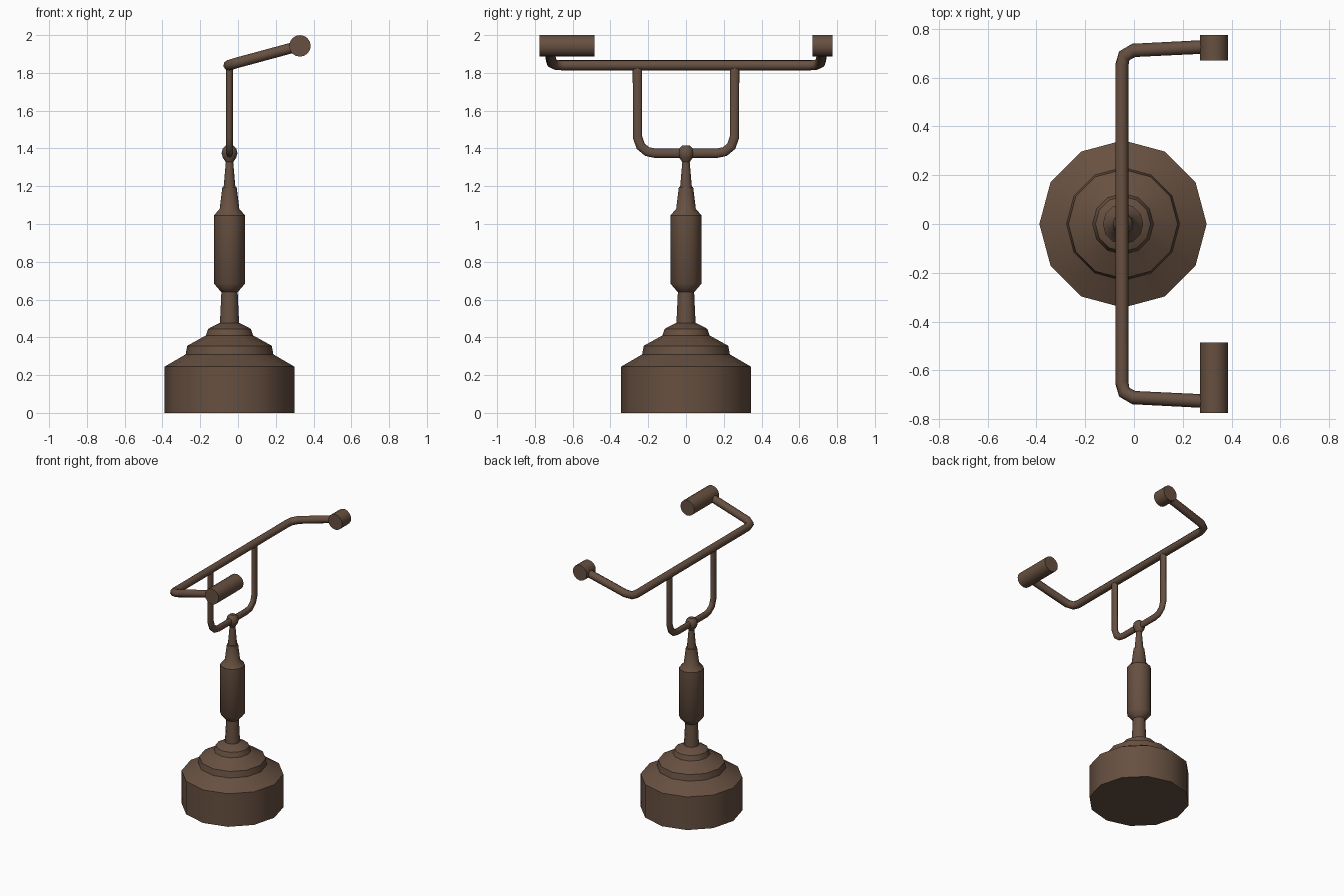
import bpy, bmesh, math
from mathutils import Matrix

if "Cube" in bpy.data.objects:
    bpy.data.objects.remove(bpy.data.objects["Cube"])

CX = -0.045  # axis of the stand
brown = bpy.data.materials.new("dark_brown")
brown.diffuse_color = (0.135, 0.080, 0.052, 1)
brown.use_nodes = True
brown.node_tree.nodes["Principled BSDF"].inputs["Base Color"].default_value = brown.diffuse_color


def finish(ob, angle=40):
    bpy.ops.object.select_all(action='DESELECT')
    ob.select_set(True)
    bpy.context.view_layer.objects.active = ob
    if ob.type == 'CURVE':
        bpy.ops.object.convert(target='MESH')
        ob = bpy.context.object
    ob.data.materials.clear()
    ob.data.materials.append(brown)
    bpy.ops.object.shade_smooth_by_angle(angle=math.radians(angle))
    return ob


def from_bmesh(name, bm):
    bmesh.ops.recalc_face_normals(bm, faces=bm.faces)
    me = bpy.data.meshes.new(name)
    bm.to_mesh(me)
    bm.free()
    ob = bpy.data.objects.new(name, me)
    bpy.context.collection.objects.link(ob)
    return finish(ob)


def lathe(name, profile, sides=12):
    bm = bmesh.new()
    rings = [[bm.verts.new((CX + r * math.cos(math.tau * i / sides),
                            r * math.sin(math.tau * i / sides), z))
              for i in range(sides)] for r, z in profile]
    for a, b in zip(rings, rings[1:]):
        for i in range(sides):
            j = (i + 1) % sides
            bm.faces.new((a[i], a[j], b[j], b[i]))
    bm.faces.new(rings[0])
    bm.faces.new(rings[-1])
    return from_bmesh(name, bm)


def tube(name, half, radius):
    # half path on the +y side, mirrored to -y
    pts = [(x, -y, z) for x, y, z in reversed(half)] + half
    cu = bpy.data.curves.new(name, 'CURVE')
    cu.dimensions = '3D'
    cu.bevel_depth = radius
    cu.bevel_resolution = 2
    cu.use_fill_caps = True
    sp = cu.splines.new('POLY')
    sp.points.add(len(pts) - 1)
    for p, co in zip(sp.points, pts):
        p.co = (*co, 1)
    ob = bpy.data.objects.new(name, cu)
    bpy.context.collection.objects.link(ob)
    return finish(ob, 50)


def grip(name, y0, y1):
    bm = bmesh.new()
    bmesh.ops.create_cone(bm, cap_ends=True, segments=16, radius1=0.057,
                          radius2=0.057, depth=y1 - y0,
                          matrix=Matrix.Translation((0.328, (y0 + y1) / 2, 1.943))
                          @ Matrix.Rotation(math.pi / 2, 4, 'X'))
    return from_bmesh(name, bm)


# Stepped heavy base
lathe("base", [(0.343, 0), (0.343, 0.245), (0.232, 0.31), (0.224, 0.355),
               (0.125, 0.41), (0.113, 0.445), (0.052, 0.477)])

# Post with thick sleeve and tapering neck
lathe("post", [(0.052, 0.45), (0.043, 0.64), (0.046, 0.642), (0.083, 0.685),
               (0.083, 1.045), (0.052, 1.08), (0.038, 1.195), (0.031, 1.197),
               (0.019, 1.335)])

# Ball joint on top of the post
lathe("ball_joint", [(0.018, 1.325), (0.035, 1.35), (0.042, 1.375),
                     (0.036, 1.4), (0.018, 1.416)])

# U-shaped fork, slightly flattened front to back
fork = tube("fork", [(0, 0.165, 1.375), (0, 0.205, 1.383), (0, 0.24, 1.412),
                     (0, 0.257, 1.46), (0, 0.257, 1.84)], 0.025)
fork.scale.x = 0.74
fork.location.x = CX

# Crossbar with arms swept forward and up
tube("crossbar", [(-0.05, 0.65, 1.84), (-0.04, 0.69, 1.843), (0.0, 0.712, 1.855),
                  (0.325, 0.728, 1.943)], 0.028)

# Hand grips: long on one side, short on the other
grip("long_grip", -0.775, -0.485)
grip("short_grip", 0.67, 0.775)
